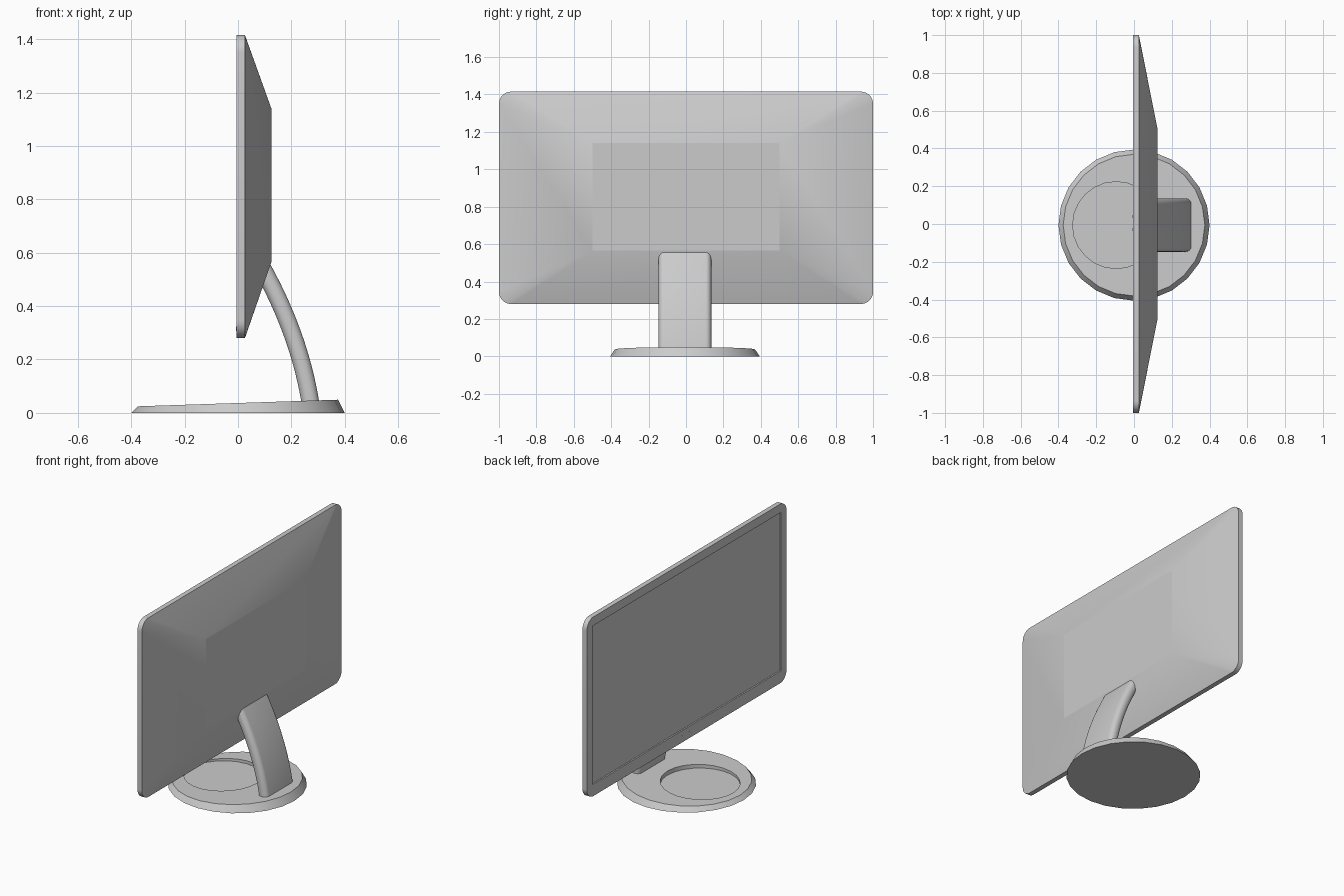
import bpy, bmesh, math
from mathutils import Vector

old = bpy.data.objects.get("Cube")
if old:
    bpy.data.objects.remove(old, do_unlink=True)

# Single grey plastic for every part
grey = bpy.data.materials.new("grey_plastic")
grey.use_nodes = True
colour = (0.6, 0.6, 0.6, 1)
grey.diffuse_color = colour
grey.node_tree.nodes["Principled BSDF"].inputs["Base Color"].default_value = colour


def loft(name, rings, smooth_angle):
    """Skin a list of equal-length point rings and cap both ends."""
    bm = bmesh.new()
    loops = [[bm.verts.new(p) for p in ring] for ring in rings]
    n = len(loops[0])
    for a, b in zip(loops, loops[1:]):
        for i in range(n):
            j = (i + 1) % n
            bm.faces.new((a[i], a[j], b[j], b[i]))
    bm.faces.new(loops[0])
    bm.faces.new(loops[-1])
    bmesh.ops.remove_doubles(bm, verts=bm.verts, dist=0.0001)
    bmesh.ops.recalc_face_normals(bm, faces=bm.faces)
    mesh = bpy.data.meshes.new(name)
    bm.to_mesh(mesh)
    bm.free()
    obj = bpy.data.objects.new(name, mesh)
    mesh.materials.append(grey)
    bpy.context.collection.objects.link(obj)
    bpy.ops.object.select_all(action='DESELECT')
    obj.select_set(True)
    bpy.context.view_layer.objects.active = obj
    bpy.ops.object.shade_smooth_by_angle(angle=math.radians(smooth_angle))
    return obj


def rounded_rect(half_w, half_h, radius, steps=10):
    """2D outline with rounded corners; radius 0 stacks points on the corners."""
    pts = []
    for k, (sx, sy) in enumerate(((1, 1), (-1, 1), (-1, -1), (1, -1))):
        for s in range(steps + 1):
            a = math.pi / 2 * (k + s / steps)
            pts.append((sx * (half_w - radius) + radius * math.cos(a),
                        sy * (half_h - radius) + radius * math.sin(a)))
    return pts


def panel_ring(x, half_w, z0, z1, radius=0):
    outline = rounded_rect(half_w, (z1 - z0) / 2, radius)
    return [(x, u, v + (z0 + z1) / 2) for u, v in outline]


# Display housing: recessed screen, bezel, rim, tapered back
loft("display_housing", [
    panel_ring(0.004, 0.945, 0.355, 1.36),
    panel_ring(-0.005, 0.945, 0.355, 1.36),
    panel_ring(-0.005, 1.0, 0.28, 1.415, 0.065),
    panel_ring(0.026, 1.0, 0.28, 1.415, 0.065),
    panel_ring(0.125, 0.5, 0.565, 1.14),
], 10)

# Small buttons on the lower bezel
for i, y in enumerate((-0.03, 0.04)):
    loft(f"button_{i + 1}", [
        [(x, y + u, 0.315 + v) for u, v in rounded_rect(0.008, 0.008, 0.003, 3)]
        for x in (-0.007, -0.004)], 35)

# Curved support arm: rounded section swept along an arc
SIDE = -0.006
start, bend, end = Vector((0.274, 0.02)), Vector((0.232, 0.302)), Vector((0.07, 0.58))
section = rounded_rect(0.033, 0.141, 0.03, 6)
arm = []
for s in range(17):
    t = s / 16
    p = start * (1 - t) ** 2 + bend * 2 * t * (1 - t) + end * t ** 2
    d = ((bend - start) * (1 - t) + (end - bend) * t).normalized()
    arm.append([(p.x + d.y * u, v + SIDE, p.y - d.x * u) for u, v in section])
loft("support_arm", arm, 30)


# Round base with a sloping top and a shallow round tray
def circle(radius, height, cx=0.0, slope=0.0, n=24):
    ring = []
    for i in range(n):
        a = math.tau * i / n
        x = cx + radius * math.cos(a)
        ring.append((x, SIDE + radius * math.sin(a), height + slope * x))
    return ring


SLOPE = 0.033
loft("base", [
    circle(0.4, 0),
    circle(0.375, 0.037, 0, SLOPE),
    circle(0.23, 0.037, -0.095, SLOPE),
    circle(0.23, 0.015, -0.095),
], 30)
